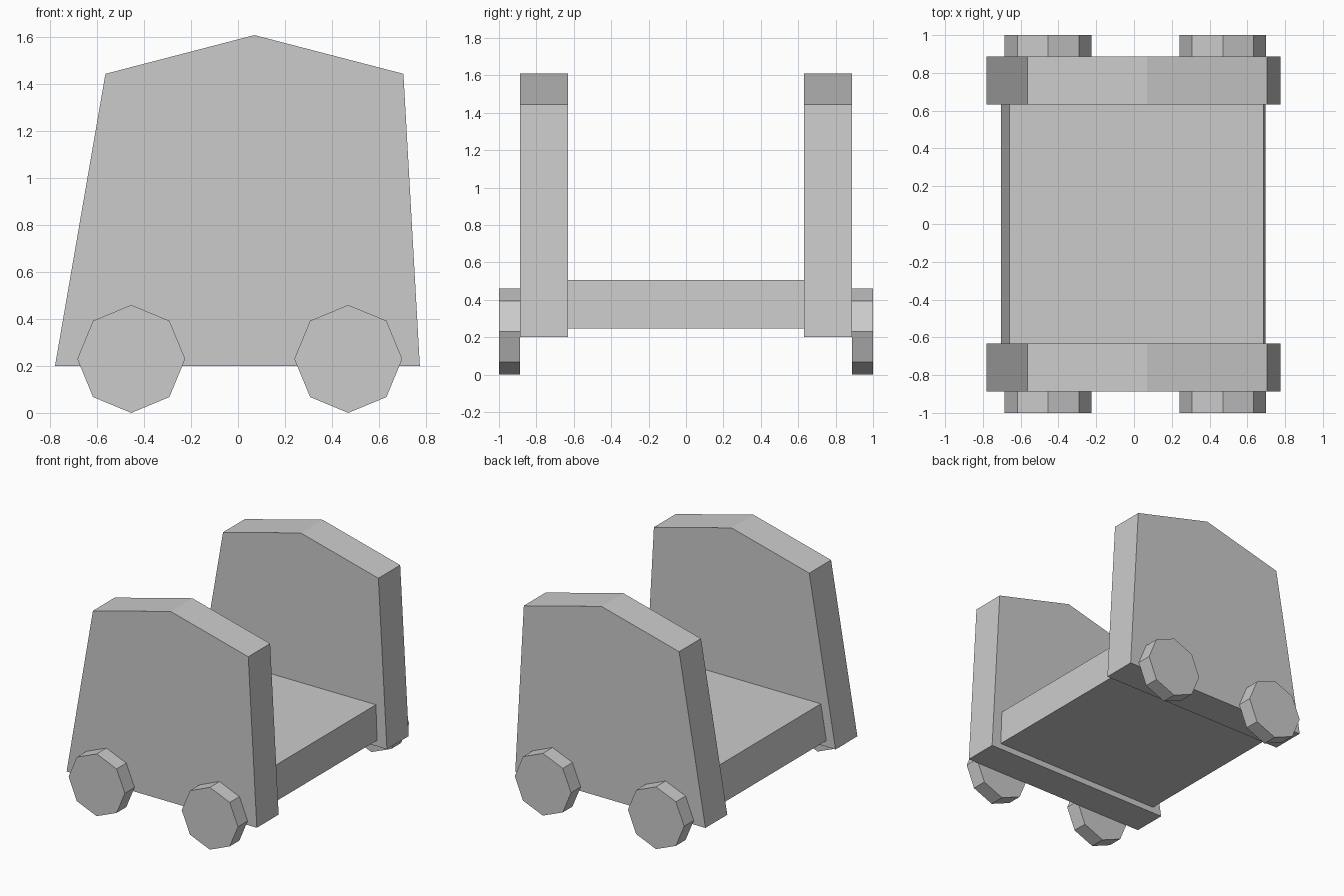
import bpy
import math

cube = bpy.data.objects.get("Cube")
if cube:
    bpy.data.objects.remove(cube, do_unlink=True)

# Single grey finish
grey = bpy.data.materials.new("plain grey")
grey.use_nodes = True
colour = (0.6, 0.6, 0.6, 1)
grey.diffuse_color = colour
grey.node_tree.nodes["Principled BSDF"].inputs["Base Color"].default_value = colour


def extrude_profile(name, profile, y0, y1):
    """Prism from a counter-clockwise (x, z) outline, running from y0 to y1."""
    n = len(profile)
    verts = [(x, y, z) for y in (y0, y1) for x, z in profile]
    faces = [tuple(range(n)), tuple(range(2 * n - 1, n - 1, -1))]
    faces += [(i, i + n, (i + 1) % n + n, (i + 1) % n) for i in range(n)]
    mesh = bpy.data.meshes.new(name)
    mesh.from_pydata(verts, [], faces)
    mesh.materials.append(grey)
    obj = bpy.data.objects.new(name, mesh)
    bpy.context.collection.objects.link(obj)
    return obj


def octagon(cx, cz, radius):
    angles = [math.radians(90 + 45 * i) for i in range(8)]
    return [(cx + radius * math.cos(a), cz + radius * math.sin(a)) for a in angles]


# Platform between the end boards, with slightly leaning sides
platform = [(-0.705, 0.245), (0.695, 0.245), (0.685, 0.505), (-0.66, 0.505)]
extrude_profile("platform", platform, -0.635, 0.635)

# Gabled end boards and their wheels
board = [(-0.78, 0.2), (0.775, 0.2), (0.705, 1.445), (0.07, 1.61), (-0.565, 1.445)]
for end, side in (("front", -1), ("back", 1)):
    inner, outer, rim = sorted((side * 0.632, side * 0.887, side * 1.0), key=abs)
    extrude_profile(end + "_board", board, *sorted((inner, outer)))
    for hand, x in (("right", -0.455), ("left", 0.47)):
        extrude_profile(f"{end}_{hand}_wheel", octagon(x, 0.23, 0.23),
                        *sorted((outer, rim)))
